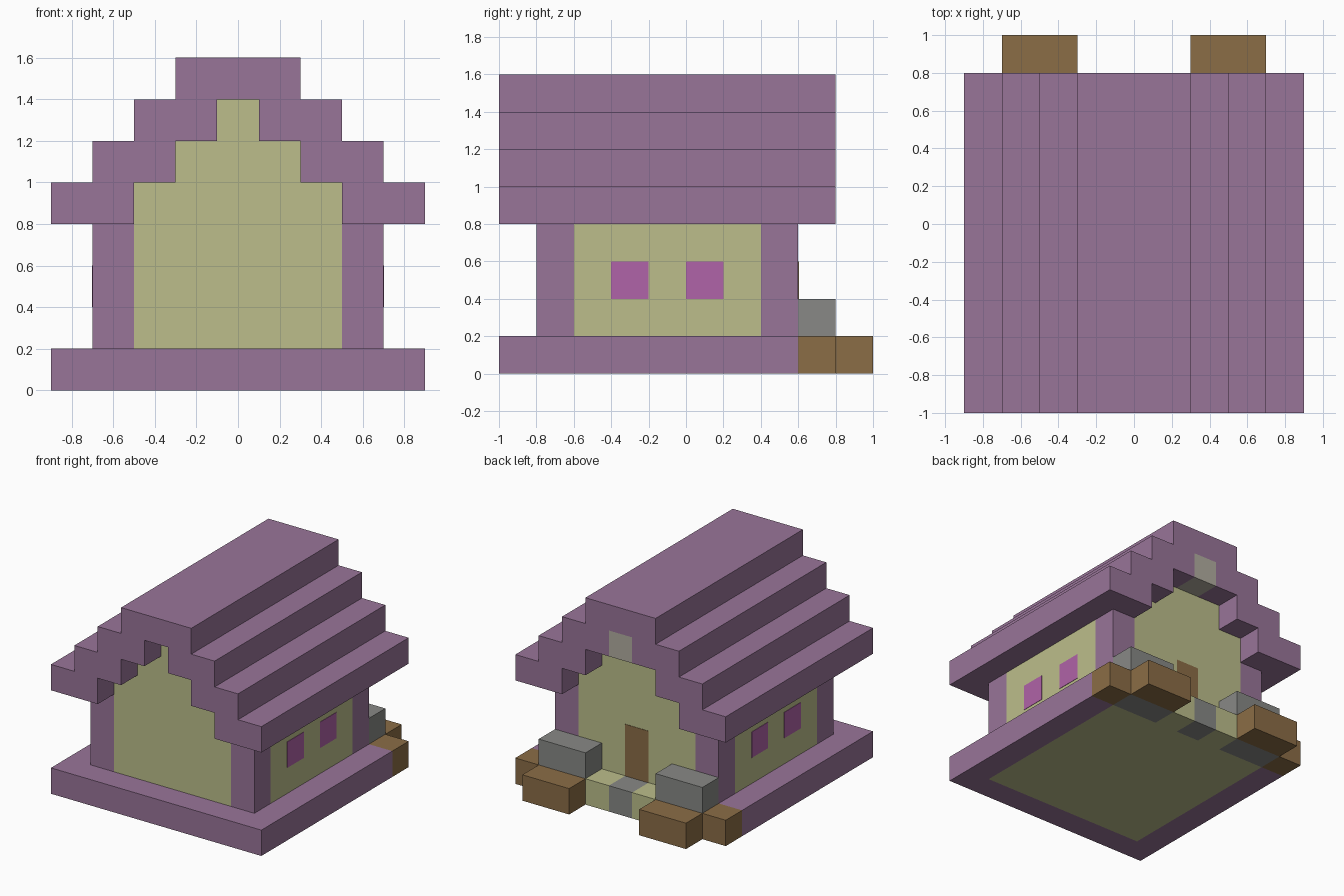
import bpy, bmesh
from mathutils import Vector

if "Cube" in bpy.data.objects:
    bpy.data.objects.remove(bpy.data.objects["Cube"])

U = 0.2  # size of one building block


def material(name, r, g, b):
    lin = [((c / 255 + 0.055) / 1.055) ** 2.4 for c in (r, g, b)] + [1]
    m = bpy.data.materials.new(name)
    m.use_nodes = True
    m.diffuse_color = lin
    m.node_tree.nodes["Principled BSDF"].inputs["Base Color"].default_value = lin
    return m


purple = material("purple", 153, 117, 153)
cream = material("cream yellow", 188, 190, 139)
pink = material("pink", 176, 99, 168)
brown = material("brown", 139, 109, 70)
grey = material("grey", 136, 137, 134)
pale = material("pale grey", 178, 174, 160)


def prism(name, profile, direction, mat):
    """Close a flat outline and push it along a direction."""
    bm = bmesh.new()
    face = bm.faces.new([bm.verts.new(p) for p in profile])
    out = bmesh.ops.extrude_face_region(bm, geom=[face], use_keep_orig=True)
    moved = [v for v in out["geom"] if isinstance(v, bmesh.types.BMVert)]
    bmesh.ops.translate(bm, verts=moved, vec=Vector(direction))
    bmesh.ops.recalc_face_normals(bm, faces=bm.faces)
    mesh = bpy.data.meshes.new(name)
    bm.to_mesh(mesh)
    bm.free()
    mesh.materials.append(mat)
    ob = bpy.data.objects.new(name, mesh)
    bpy.context.collection.objects.link(ob)
    return ob


def box(name, x, y, z, mat):
    """Box between pairs of coordinates."""
    outline = [(x[i], y[j], z[0]) for i, j in ((0, 0), (1, 0), (1, 1), (0, 1))]
    return prism(name, outline, (0, 0, z[1] - z[0]), mat)


def pair(name, x, y, z, mat):
    """A box on the left and its mirror on the right."""
    box("left_" + name, x, y, z, mat)
    box("right_" + name, (-x[1], -x[0]), y, z, mat)


def steps(x, z, count):
    """Staircase going up and inwards, one block per step."""
    pts = []
    for i in range(count):
        pts += [(x - i * U, z + i * U), (x - i * U, z + (i + 1) * U)]
    return pts


def mirrored(half):
    return half + [(-x, z) for x, z in reversed(half)]


# Base: cream floor in a purple U-shaped rim
rim = mirrored([(0.7, -0.8), (0.7, 0.6), (0.9, 0.6), (0.9, -1)])
prism("base_rim", [(x, y, 0) for x, y in rim], (0, 0, U), purple)
box("floor", (-0.7, 0.7), (-0.8, 0.6), (0, U), cream)

# House body with stepped gables
body = mirrored([(0.5, 0.2)] + steps(0.5, 0.8, 3)[1:])
prism("house_body", [(x, -0.8, z) for x, z in body], (0, 1.4, 0), cream)
pair("side_wall", (0.5, 0.7), (-0.6, 0.4), (0.2, 0.8), cream)
pair("front_post", (0.5, 0.7), (-0.8, -0.6), (0.2, 0.8), purple)
pair("back_post", (0.5, 0.7), (0.4, 0.6), (0.2, 0.8), purple)

# Stepped roof shell
outer = steps(0.9, 0.8, 4)
inner = steps(0.5, 0.8, 3)
shell = (outer + [(-x, z) for x, z in reversed(outer)]
         + [(-x, z) for x, z in inner] + list(reversed(inner)))
prism("roof", [(x, -1, z) for x, z in shell], (0, 1.8, 0), purple)
box("gable_window", (-0.1, 0.1), (0.6, 0.8), (1.2, 1.4), pale)

# Windows and door as thin plates
for label, y in (("front", -0.4), ("back", 0)):
    pair(label + "_window", (0.7, 0.703), (y, y + U), (0.4, 0.6), pink)
box("door", (-0.1, 0.1), (0.6, 0.603), (0.2, 0.6), brown)

# Back path, stone blocks and wooden planters
box("path", (-0.1, 0.1), (0.6, 0.8), (0, U), grey)
pair("path_edge", (0.1, 0.3), (0.6, 0.8), (0, U), cream)
pair("stone_block", (0.3, 0.7), (0.6, 0.8), (0, 0.4), grey)
pair("planter_side", (0.7, 0.9), (0.6, 0.8), (0, U), brown)
pair("planter_back", (0.3, 0.7), (0.8, 1), (0, U), brown)
